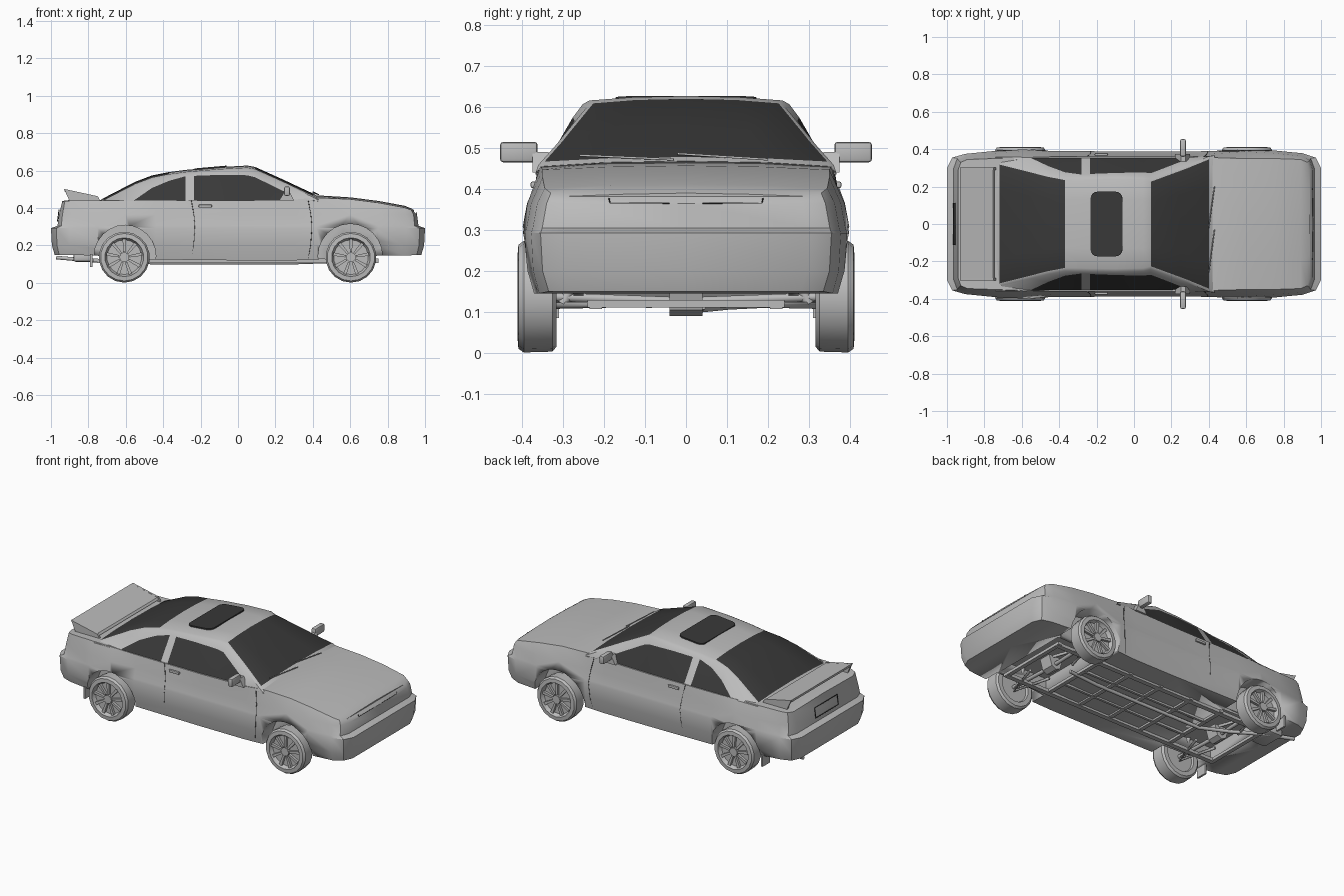
import bpy, bmesh, math
from mathutils import Vector, Matrix

if "Cube" in bpy.data.objects:
    bpy.data.objects.remove(bpy.data.objects["Cube"])


def material(name, v):
    m = bpy.data.materials.new(name)
    m.use_nodes = True
    m.diffuse_color = (v, v, v, 1)
    m.node_tree.nodes["Principled BSDF"].inputs["Base Color"].default_value = (v, v, v, 1)
    return m


GREY = material("body grey", 0.5)
DARK = material("dark glass", 0.04)


def finish(name, bm, mats, angle=30):
    bmesh.ops.remove_doubles(bm, verts=bm.verts, dist=0.0005)
    bmesh.ops.recalc_face_normals(bm, faces=bm.faces)
    me = bpy.data.meshes.new(name)
    bm.to_mesh(me)
    bm.free()
    for m in mats:
        me.materials.append(m)
    ob = bpy.data.objects.new(name, me)
    bpy.context.collection.objects.link(ob)
    bpy.ops.object.select_all(action="DESELECT")
    ob.select_set(True)
    bpy.context.view_layer.objects.active = ob
    bpy.ops.object.shade_smooth_by_angle(angle=math.radians(angle))
    return ob


def loft(name, rings, mats, rule=lambda i, j: 0):
    """Skin half cross-sections and mirror them across y = 0."""
    bm = bmesh.new()
    for s in (1, -1):
        vs = [[bm.verts.new((x, y * s, z)) for x, y, z in r] for r in rings]
        for i in range(len(rings) - 1):
            for j in range(len(rings[0]) - 1):
                q = [vs[i][j], vs[i + 1][j], vs[i + 1][j + 1], vs[i][j + 1]]
                bm.faces.new(q[::s]).material_index = rule(i, j)
    return finish(name, bm, mats)


def add_box(bm, c, size, rot=None):
    mat = Matrix.Translation(c) @ (rot or Matrix()) @ Matrix.Diagonal((*size, 1))
    return bmesh.ops.create_cube(bm, size=1, matrix=mat)["verts"]


def box(name, c, size, mat=GREY, rot=None, bevel=0.0):
    bm = bmesh.new()
    add_box(bm, c, size, rot)
    if bevel:
        bmesh.ops.bevel(bm, geom=bm.edges[:], offset=bevel, segments=2, affect="EDGES", profile=0.5)
    return finish(name, bm, [mat])


def prism(name, pts, y0, y1, mat=GREY):
    """Extrude an x-z outline between two y positions."""
    bm = bmesh.new()
    f = bm.faces.new([bm.verts.new((x, y0, z)) for x, z in pts])
    ext = bmesh.ops.extrude_face_region(bm, geom=[f])["geom"]
    bmesh.ops.translate(bm, vec=(0, y1 - y0, 0), verts=[g for g in ext if isinstance(g, bmesh.types.BMVert)])
    return finish(name, bm, [mat])


def tube(name, pts, r, mat=GREY):
    cu = bpy.data.curves.new(name, "CURVE")
    cu.dimensions, cu.bevel_depth, cu.bevel_resolution = "3D", r, 1
    cu.use_fill_caps = True
    sp = cu.splines.new("POLY")
    sp.points.add(len(pts) - 1)
    for p, c in zip(sp.points, pts):
        p.co = (*c, 1)
    cu.materials.append(mat)
    ob = bpy.data.objects.new(name, cu)
    bpy.context.collection.objects.link(ob)


# Lower body: x, half width, sill z, shoulder y, shoulder z, centre z
STATIONS = [
    (-.985, .30, .15, .29, .432, .437), (-.96, .355, .15, .33, .436, .44), (-.90, .375, .15, .345, .44, .443),
    (-.75, .39, .145, .35, .44, .443), (-.60, .403, .13, .355, .44, .44), (-.44, .39, .125, .36, .44, .44),
    (0, .388, .12, .362, .44, .44), (.30, .388, .12, .362, .445, .44), (.42, .39, .125, .355, .455, .468),
    (.60, .402, .14, .35, .447, .457), (.75, .393, .145, .35, .428, .438), (.90, .378, .145, .345, .402, .412),
    (.96, .355, .15, .33, .39, .398), (.985, .30, .15, .29, .382, .39)]


def section(x, w, zb, ys, zs, zc):
    t = max(0, (abs(x) - .88) / .105) * math.copysign(1, x)
    levels = [(0, zb, -.005), (w - .02, zb, -.005), (w - .005, .20, .01), (w, .292, .015), (w - .004, .305, -.02),
              (w - .015, .365, -.028), (ys, zs, -.045), (ys * .55, zc - .003, -.045), (0, zc, -.045)]
    return [(x + t * dx, y, z) for y, z, dx in levels]


rings = [section(*s) for s in STATIONS]
flat = lambda r: [(x, 0, z) for x, y, z in r]
body = loft("body", [flat(rings[0])] + rings + [flat(rings[-1])], [GREY])

# Wheel arches and open bays under the body
cutters = []
for x, r in ((.6, .172), (-.604, .165)):
    for s in (1, -1):
        bm = bmesh.new()
        bmesh.ops.create_cone(bm, cap_ends=True, segments=24, radius1=r, radius2=r, depth=.25,
                              matrix=Matrix.Translation((x, s * .4, .143)) @ Matrix.Rotation(math.pi / 2, 4, "X"))
        cutters.append(finish("arch_cutter", bm, [GREY]))
    cutters.append(box("bay_cutter", (x, 0, .12), (.33, .5, .2)))
for c in cutters:
    m = body.modifiers.new("cut", "BOOLEAN")
    m.operation, m.solver, m.object = "DIFFERENCE", "EXACT", c
    bpy.context.view_layer.objects.active = body
    bpy.ops.object.modifier_apply(modifier=m.name)
    bpy.data.objects.remove(c)

# Cabin: x, roof centre z, rail y, side window top z
CABIN = [
    (-.74, .44, .325, .435), (-.72, .452, .318, .436), (-.55, .54, .275, .445), (-.46, .574, .252, .507),
    (-.37, .592, .235, .545), (-.28, .604, .236, .57), (-.235, .608, .238, .572), (-.1, .619, .24, .577),
    (.05, .627, .236, .575), (.09, .62, .226, .565), (.25, .548, .285, .487), (.29, .529, .3, .446),
    (.40, .478, .345, .44), (.43, .462, .35, .436)]


def cabin_ring(x, zc, yr, zw):
    zr = zc - .02
    t = max(0, min(1, (zr - zw) / max(.01, zr - .435)))
    yw = yr + .016 + (.357 - yr - .016) * t + .03 * t * (1 - t)
    return [(x, .357, .435), (x, yw, zw), (x, yr + .016, zr), (x, yr, zc - .011), (x, yr * .55, zc - .003), (x, 0, zc)]


def cabin_rule(i, j):
    side = j == 0 and (2 <= i <= 4 or 6 <= i <= 10)
    screens = j >= 3 and (1 <= i <= 3 or 9 <= i <= 11)
    return int(side or screens)


loft("cabin", [cabin_ring(*c) for c in CABIN], [GREY, DARK], cabin_rule)

# Sunroof plate, rounded at its corners
bm = bmesh.new()
add_box(bm, (-.147, 0, .615), (.17, .345, .008), Matrix.Rotation(-.088, 4, "Y"))
up = [e for e in bm.edges if abs((e.verts[0].co - e.verts[1].co).z) > .006 and abs((e.verts[0].co - e.verts[1].co).x) < .01]
bmesh.ops.bevel(bm, geom=up, offset=.035, segments=4, affect="EDGES", profile=0.5)
finish("sunroof", bm, [DARK])


# Wheels: tyre and rim turned around the axle, with spokes and hub
TYRE = [(0, .33), (.09, .33), (.095, .316), (.122, .316), (.134, .326), (.136, .396), (.127, .409),
        (.104, .411), (.099, .396), (.093, .388), (0, .388)]


def wheel(name, x, s):
    bm = bmesh.new()
    n = 18
    rows = []
    for k in range(n):
        a = 2 * math.pi * k / n
        rows.append([bm.verts.new((r * math.sin(a), s * y, r * math.cos(a))) for r, y in TYRE])
    for k in range(n):
        a, b = rows[k], rows[(k + 1) % n]
        for j in range(len(TYRE) - 1):
            bm.faces.new((a[j], a[j + 1], b[j + 1], b[j]))
    for k in range(9):
        rot = Matrix.Rotation(2 * math.pi * k / 9, 4, "Y")
        for v in add_box(bm, (0, s * .394, .062), (.018, .018, .068)):
            if v.co.z < .06:
                v.co.x *= .65
            v.co = rot @ v.co
    bmesh.ops.create_cone(bm, cap_ends=True, segments=12, radius1=.026, radius2=.026, depth=.024,
                          matrix=Matrix.Translation((0, s * .394, 0)) @ Matrix.Rotation(math.pi / 2, 4, "X"))
    bmesh.ops.translate(bm, vec=(x, 0, .137), verts=bm.verts)
    finish(name, bm, [GREY])


for end, x in (("front", .604), ("rear", -.608)):
    for side, s in (("left", 1), ("right", -1)):
        wheel(f"{end}_{side}_wheel", x, s)
        # Suspension arms and struts
        tube(f"{end}_{side}_lower_arm", [(x + .07, s * .1, .12), (x, s * .33, .115), (x - .07, s * .1, .12)], .009)
        tube(f"{end}_{side}_strut", [(x, s * .3, .12), (x, s * .24, .24)], .014)
    tube(f"{end}_axle", [(x, -.33, .137), (x, 0, .125), (x, .33, .137)], .012)
    prism(f"{end}_differential", [(x - .05, .17), (x - .03, .105), (x, .09), (x + .03, .105), (x + .05, .17)], -.04, .04)

# Underside frame, crossmembers and exhaust
for s in (1, -1):
    box("frame_rail", (0, s * .22, .117), (1.5, .03, .02))
    box("inner_rail", (0, s * .09, .117), (.9, .015, .014))
    box("mud_flap", (-.785, s * .345, .12), (.012, .07, .07))
for x in (-.44, -.22, 0, .22, .44, .74, -.76):
    box("crossmember", (x, 0, .12), (.025, .48, .018))
tube("exhaust_pipe", [(.5, .04, .115), (.3, .03, .108), (-.45, .03, .108), (-.62, .1, .115), (-.8, .2, .12), (-.97, .24, .135)], .011)
box("muffler", (-.83, .17, .135), (.1, .16, .045), bevel=.012)

# Rear wing with end supports
prism("wing_blade", [(-.93, .502), (-.925, .485), (-.78, .452), (-.745, .452), (-.755, .463)], -.29, .29)
for s in (1, -1):
    prism("wing_support", [(-.93, .502), (-.90, .436), (-.735, .436), (-.75, .463)], s * .29, s * .302)

# Mirrors, handles, door seams
for s in (1, -1):
    box("door_mirror", (.262, s * .408, .49), (.03, .092, .05), bevel=.008)
    prism("mirror_foot", [(.22, .44), (.3, .44), (.275, .49), (.25, .49)], s * .335, s * .375)
    box("door_handle", (-.175, s * .372, .41), (.07, .014, .016), bevel=.004)
    for name, x, w in (("rear_door_seam", -.24, .388), ("front_door_seam", .385, .389)):
        pts = section(x, w, .13, .362, .44, .44)[1:7]
        tube(name, [(px + .02 * math.sin((pz - .13) * 10) - .01, s * py, pz) for px, py, pz in pts], .0018, DARK)

# Nose trim line, rear plate recess and wipers
for s in (1, -1):
    tube("nose_trim", [(.956, s * .04, .365), (.956, s * .185, .365), (.953, s * .188, .378)], .0018, DARK)
    tube("plate_frame", [(-.957, 0, .39), (-.957, s * .11, .39), (-.965, s * .11, .33), (-.965, 0, .33)], .0025, DARK)
tube("left_wiper", [(.43, .2, .472), (.4, -.02, .486)], .003)
tube("right_wiper", [(.43, -.03, .472), (.4, -.26, .482)], .003)
